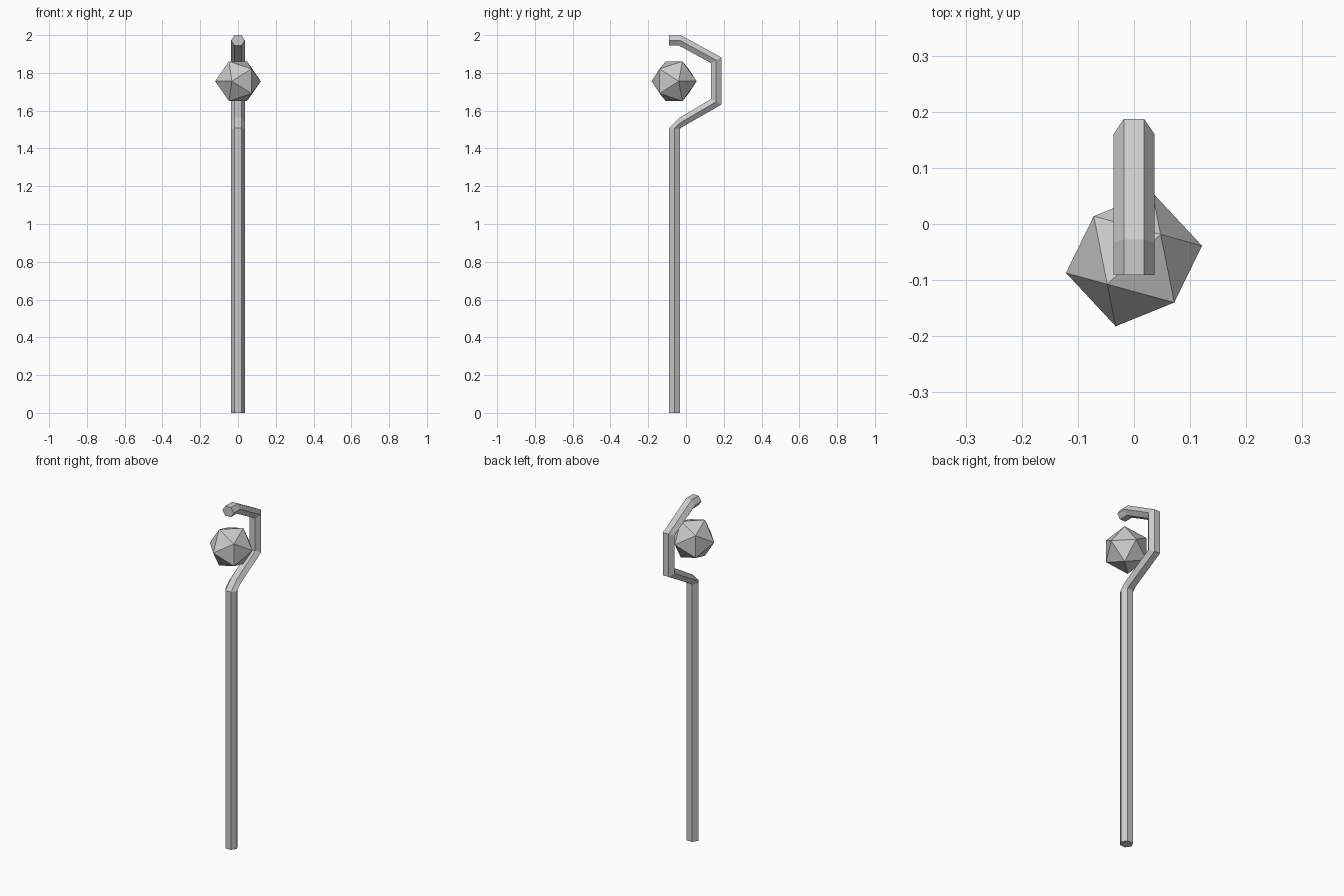
import bpy, bmesh, math
from mathutils import Vector, Matrix

old = bpy.data.objects.get("Cube")
if old:
    bpy.data.objects.remove(old, do_unlink=True)

grey = bpy.data.materials.new("plain_grey")
grey.use_nodes = True
colour = (0.6, 0.6, 0.6, 1)
grey.diffuse_color = colour
grey.node_tree.nodes["Principled BSDF"].inputs["Base Color"].default_value = colour


def add_object(name, bm):
    bmesh.ops.recalc_face_normals(bm, faces=bm.faces[:])
    mesh = bpy.data.meshes.new(name)
    bm.to_mesh(mesh)
    bm.free()
    mesh.materials.append(grey)
    obj = bpy.data.objects.new(name, mesh)
    bpy.context.collection.objects.link(obj)
    return obj


# Six-sided staff swept through mitred rings: (inner y, z), (outer y, z)
HALF_WIDTH = 0.0365
rings = [
    ((-0.091, 0), (-0.031, 0)),
    ((-0.091, 1.507), (-0.031, 1.505)),
    ((-0.033, 1.563), (-0.029, 1.508)),
    ((0.133, 1.662), (0.187, 1.632)),
    ((0.133, 1.852), (0.187, 1.882)),
    ((-0.038, 1.945), (-0.028, 2.0)),
    ((-0.091, 1.945), (-0.091, 2.0)),
]
bm = bmesh.new()
loops = []
for inner, outer in rings:
    a, b = Vector((0, *inner)), Vector((0, *outer))
    mid, half = (a + b) / 2, (b - a) / 2
    loop = []
    for i in range(6):
        t = math.radians(60 * i)
        side = Vector((HALF_WIDTH * math.cos(t), 0, 0))
        loop.append(bm.verts.new(mid + side + half * math.sin(t) / math.sin(math.pi / 3)))
    loops.append(loop)
for low, high in zip(loops, loops[1:]):
    for i in range(6):
        j = (i + 1) % 6
        bm.faces.new((low[i], low[j], high[j], high[i]))
bm.faces.new(loops[0])
bm.faces.new(loops[-1])
add_object("hooked_staff", bm)

# Floating twenty-sided gem, resting edge-up
EDGE = 0.065
PHI = (1 + math.sqrt(5)) / 2
bm = bmesh.new()
for s in (-1, 1):
    for p in (-PHI, PHI):
        for corner in ((0, s, p), (s, p, 0), (p, 0, s)):
            bm.verts.new(Vector(corner) * EDGE)
bmesh.ops.convex_hull(bm, input=bm.verts[:])
bmesh.ops.transform(bm, verts=bm.verts[:],
                    matrix=Matrix.Translation((0, -0.063, 1.756))
                    @ Matrix.Rotation(math.radians(-47), 4, "Z"))
add_object("floating_gem", bm)
